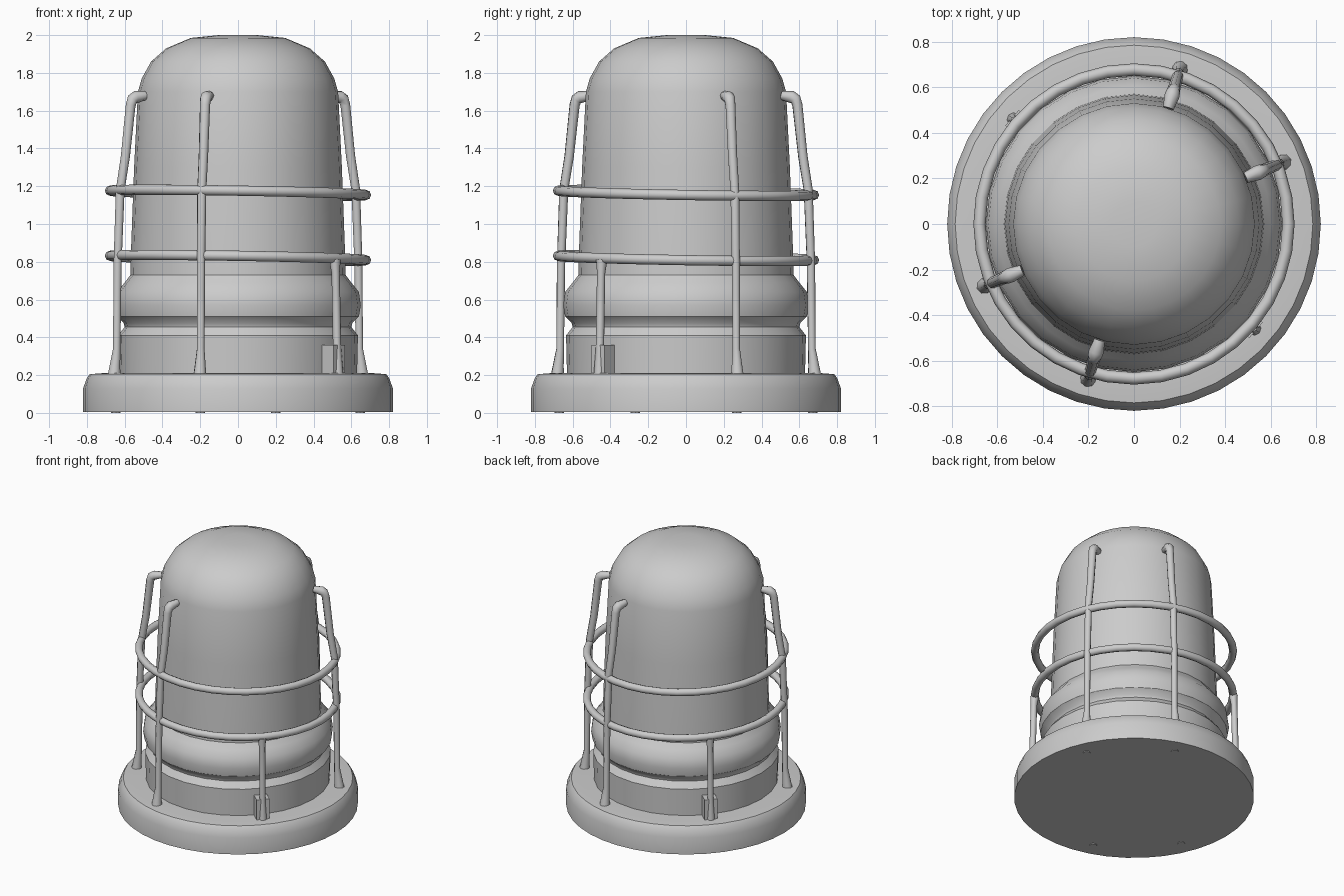
import bpy, bmesh, math
from mathutils import Vector

if "Cube" in bpy.data.objects:
    bpy.data.objects.remove(bpy.data.objects["Cube"])

grey = bpy.data.materials.new("plain grey")
grey.diffuse_color = (0.6, 0.6, 0.6, 1)
grey.use_nodes = True
grey.node_tree.nodes["Principled BSDF"].inputs["Base Color"].default_value = grey.diffuse_color


def finish(ob, angle):
    """Assign the colour and smooth the object."""
    ob.data.materials.clear()
    ob.data.materials.append(grey)
    bpy.ops.object.select_all(action='DESELECT')
    ob.select_set(True)
    bpy.context.view_layer.objects.active = ob
    bpy.ops.object.shade_smooth_by_angle(angle=math.radians(angle))


def lathe(name, profile, sides, angle=35):
    """Spin an (r, z) profile that starts and ends on the axis."""
    bm = bmesh.new()
    rings = []
    for r, z in profile:
        if r == 0:
            rings.append([bm.verts.new((0, 0, z))] * sides)
        else:
            rings.append([bm.verts.new((r * math.cos(math.tau * i / sides),
                                        r * math.sin(math.tau * i / sides), z))
                          for i in range(sides)])
    for a, b in zip(rings, rings[1:]):
        for i in range(sides):
            j = (i + 1) % sides
            bm.faces.new(list(dict.fromkeys((a[i], a[j], b[j], b[i]))))
    bmesh.ops.recalc_face_normals(bm, faces=bm.faces)
    me = bpy.data.meshes.new(name)
    bm.to_mesh(me)
    bm.free()
    ob = bpy.data.objects.new(name, me)
    bpy.context.collection.objects.link(ob)
    finish(ob, angle)


def tube(name, points, cyclic=False):
    """Round bar through (position, radius) points."""
    cu = bpy.data.curves.new(name, 'CURVE')
    cu.dimensions = '3D'
    cu.bevel_depth = 1.0
    cu.bevel_resolution = 2
    cu.use_fill_caps = True
    sp = cu.splines.new('POLY')
    sp.points.add(len(points) - 1)
    for p, (co, r) in zip(sp.points, points):
        p.co = (*co, 1)
        p.radius = r
    sp.use_cyclic_u = cyclic
    ob = bpy.data.objects.new(name, cu)
    bpy.context.collection.objects.link(ob)
    bpy.ops.object.select_all(action='DESELECT')
    ob.select_set(True)
    bpy.context.view_layer.objects.active = ob
    bpy.ops.object.convert(target='MESH')
    finish(bpy.context.object, 50)


def polar(deg, r, z):
    a = math.radians(deg)
    return Vector((r * math.cos(a), r * math.sin(a), z))


# Round mounting base
lathe("base", [(0, 0.005), (0.82, 0.005), (0.82, 0.13), (0.80, 0.185), (0.785, 0.205),
               (0.72, 0.21), (0, 0.21)], 40)

# Collar, bulge and domed glass
lathe("domed_glass", [(0, 0.2), (0.63, 0.2), (0.635, 0.41), (0.60, 0.455), (0.605, 0.475),
                      (0.64, 0.51), (0.65, 0.57), (0.64, 0.64), (0.60, 0.69), (0.57, 0.73),
                      (0.565, 0.9), (0.55, 1.3), (0.53, 1.7), (0.51, 1.77), (0.46, 1.86),
                      (0.38, 1.93), (0.25, 1.985), (0.1, 2.0), (0, 2.0)], 28)

# Two slightly tilted guard rings
for name, z in (("lower_ring", 0.82), ("upper_ring", 1.165)):
    ring = []
    for i in range(36):
        p = polar(i * 10, 0.678, z)
        p.z -= 0.017 * (p.x + p.y)
        ring.append((p, 0.027))
    tube(name, ring, True)

# Four tall guard bars with hooked tops and flared feet
for i, d in enumerate((22.5, 73.5, 202.5, 253.5)):
    path = [(0.71, 0.2, 0.036), (0.705, 0.25, 0.03), (0.695, 0.34, 0.021), (0.69, 0.79, 0.023),
            (0.675, 1.18, 0.025), (0.645, 1.36, 0.026), (0.615, 1.63, 0.028),
            (0.605, 1.66, 0.031), (0.585, 1.672, 0.033), (0.53, 1.68, 0.024)]
    tube(f"tall_bar_{i + 1}", [(polar(d, r, z), w) for r, z, w in path])

# Two short bars, each with a small clip at the foot
for i, d in enumerate((-41, 139)):
    path = [(0.70, 0.2, 0.03), (0.695, 0.34, 0.022), (0.685, 0.74, 0.022), (0.68, 0.81, 0.03)]
    tube(f"short_bar_{i + 1}", [(polar(d, r, z), w) for r, z, w in path])
    bpy.ops.mesh.primitive_cube_add(size=1, location=polar(d, 0.67, 0.28),
                                    rotation=(0, 0, math.radians(d)))
    clip = bpy.context.object
    clip.name = f"foot_clip_{i + 1}"
    clip.scale = (0.08, 0.09, 0.16)
    finish(clip, 30)

# Small studs on the underside
for i, d in enumerate((22.5, 73.5, 202.5, 253.5)):
    bpy.ops.mesh.primitive_cylinder_add(vertices=8, radius=0.025, depth=0.01,
                                        location=polar(d, 0.70, 0.005))
    stud = bpy.context.object
    stud.name = f"base_stud_{i + 1}"
    finish(stud, 30)
